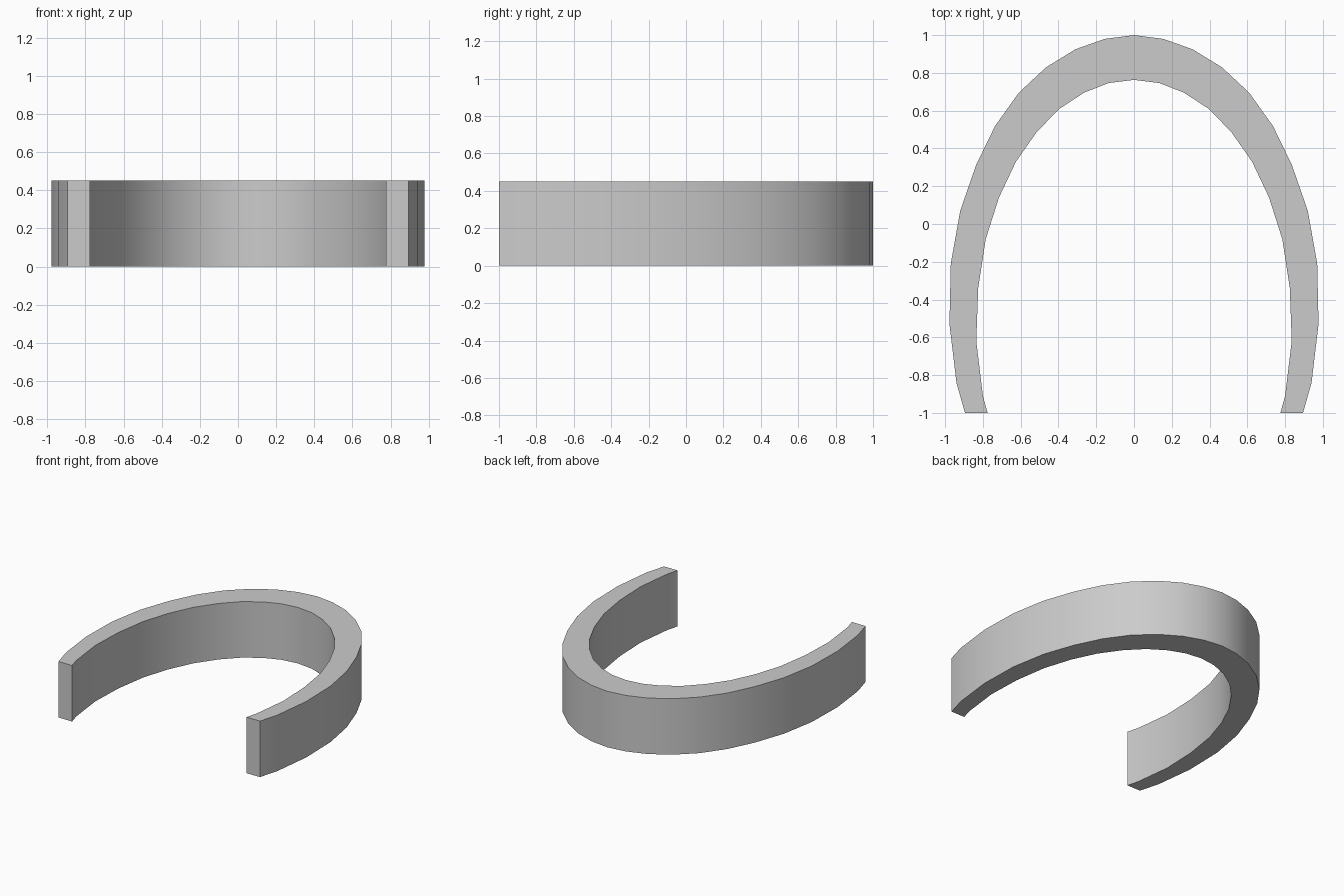
import bpy
import bmesh
import math

cube = bpy.data.objects.get("Cube")
if cube:
    bpy.data.objects.remove(cube, do_unlink=True)

HEIGHT = 0.45

# Left half of the arch outline, from the crown at the back to the open front
OUTER = [(0, 1), (0.155, 0.98), (0.31, 0.925), (0.465, 0.83), (0.61, 0.695),
         (0.735, 0.52), (0.835, 0.315), (0.92, 0.07), (0.97, -0.21),
         (0.977, -0.53), (0.94, -0.84), (0.895, -1)]
INNER = [(0, 0.763), (0.135, 0.746), (0.265, 0.695), (0.395, 0.61), (0.515, 0.487),
         (0.625, 0.33), (0.715, 0.14), (0.785, -0.08), (0.825, -0.34),
         (0.835, -0.62), (0.8, -0.91), (0.775, -1)]


def mirrored(half):
    """Complete a half profile across x = 0."""
    return [(-x, y) for x, y in reversed(half[1:])] + half


def make_material(name, colour):
    mat = bpy.data.materials.new(name)
    mat.use_nodes = True
    mat.diffuse_color = colour
    mat.node_tree.nodes["Principled BSDF"].inputs["Base Color"].default_value = colour
    return mat


# Flat strip between the two profiles, raised into a solid band
bm = bmesh.new()
outer = [bm.verts.new((x, y, 0)) for x, y in mirrored(OUTER)]
inner = [bm.verts.new((x, y, 0)) for x, y in mirrored(INNER)]
for i in range(len(outer) - 1):
    bm.faces.new((outer[i], outer[i + 1], inner[i + 1], inner[i]))
raised = bmesh.ops.extrude_face_region(bm, geom=bm.faces[:], use_keep_orig=True)
top = [g for g in raised["geom"] if isinstance(g, bmesh.types.BMVert)]
bmesh.ops.translate(bm, verts=top, vec=(0, 0, HEIGHT))
bmesh.ops.recalc_face_normals(bm, faces=bm.faces[:])

mesh = bpy.data.meshes.new("arch_band")
bm.to_mesh(mesh)
bm.free()
mesh.materials.append(make_material("light grey", (0.6, 0.6, 0.6, 1)))
band = bpy.data.objects.new("arch_band", mesh)
bpy.context.collection.objects.link(band)

# Smooth curved walls with crisp rims and ends
bpy.ops.object.select_all(action="DESELECT")
band.select_set(True)
bpy.context.view_layer.objects.active = band
bpy.ops.object.shade_smooth_by_angle(angle=math.radians(30))
